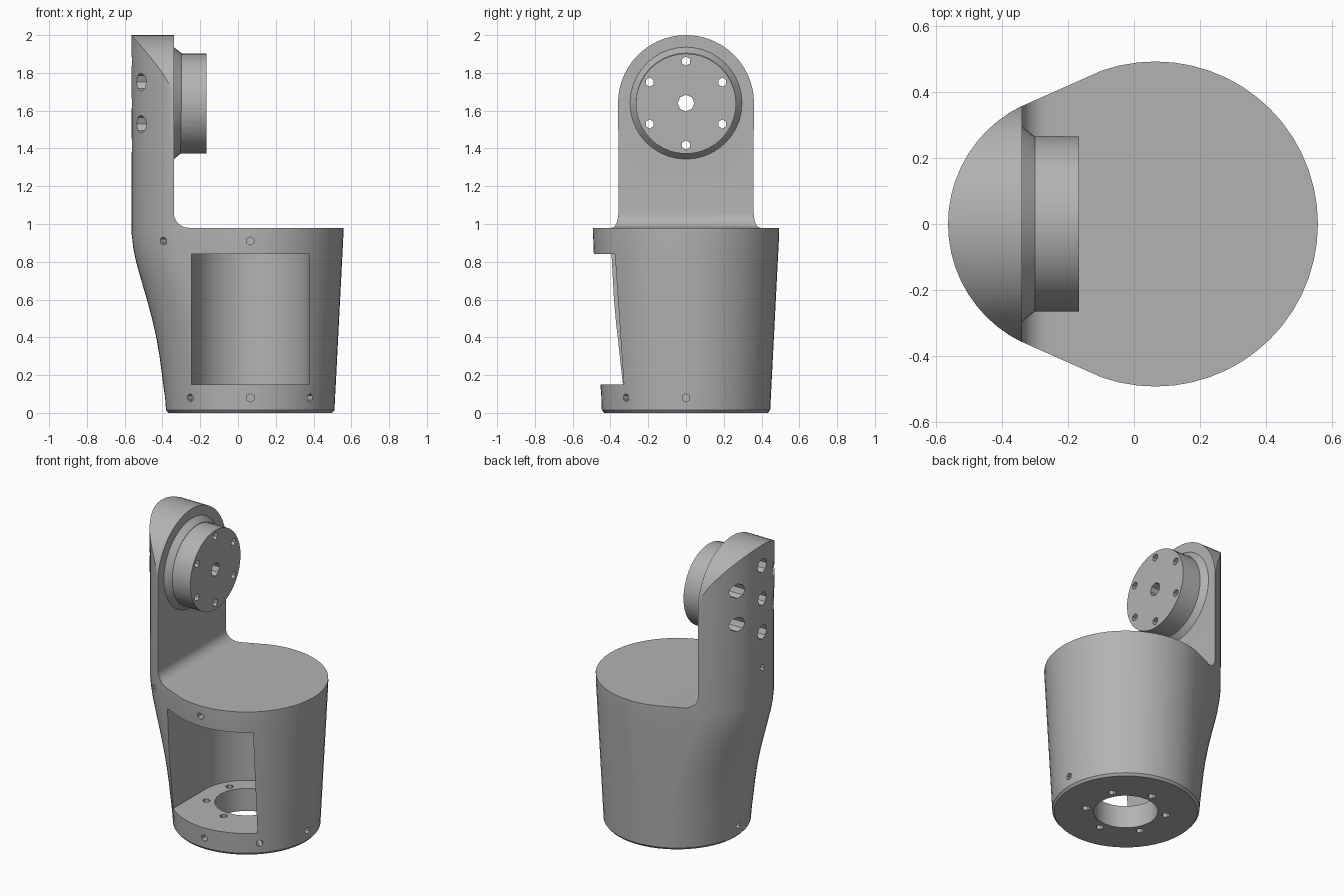
import bpy, bmesh
from math import sin, cos, pi, radians, acos
from mathutils import Vector, Matrix

old = bpy.data.objects.get("Cube")
if old:
    bpy.data.objects.remove(old, do_unlink=True)

grey = bpy.data.materials.new("plain grey")
grey.use_nodes = True
GREY = (0.45, 0.45, 0.45, 1)
grey.diffuse_color = GREY
grey.node_tree.nodes["Principled BSDF"].inputs["Base Color"].default_value = GREY

AXIS = 0.065          # x of the cup's axis
PIVOT = 1.64          # height of the round flange's centre


def finish(name, bm):
    bmesh.ops.recalc_face_normals(bm, faces=bm.faces)
    mesh = bpy.data.meshes.new(name)
    bm.to_mesh(mesh)
    bm.free()
    mesh.materials.append(grey)
    ob = bpy.data.objects.new(name, mesh)
    bpy.context.scene.collection.objects.link(ob)
    return ob


def loft(name, rings):
    bm = bmesh.new()
    loops = [[bm.verts.new(p) for p in ring] for ring in rings]
    n = len(loops[0])
    for a, b in zip(loops, loops[1:]):
        for i in range(n):
            j = (i + 1) % n
            bm.faces.new((a[i], a[j], b[j], b[i]))
    bm.faces.new(loops[0])
    bm.faces.new(loops[-1])
    return finish(name, bm)


def rod(name, start, end, r1, r2=None, sides=8):
    start, end = Vector(start), Vector(end)
    d = end - start
    bm = bmesh.new()
    place = Matrix.Translation((start + end) / 2) @ d.to_track_quat("Z", "Y").to_matrix().to_4x4()
    bmesh.ops.create_cone(bm, cap_ends=True, segments=sides, radius1=r1,
                          radius2=r1 if r2 is None else r2, depth=d.length, matrix=place)
    return finish(name, bm)


def combine(target, tool, operation="DIFFERENCE"):
    tool.hide_render = True
    mod = target.modifiers.new(operation, "BOOLEAN")
    mod.operation = operation
    mod.solver = "EXACT"
    mod.object = tool
    bpy.context.view_layer.objects.active = target
    bpy.ops.object.modifier_apply(modifier=mod.name)
    bpy.data.objects.remove(tool, do_unlink=True)


def arc(cx, cy, r, a0, a1, n):
    return [(cx + r * cos(radians(a0 + (a1 - a0) * i / n)),
             cy + r * sin(radians(a0 + (a1 - a0) * i / n))) for i in range(n + 1)]


# Tapered cup section, bulging towards -x by an amount that grows with height
SPLIT = acos(0.095 / 0.23)


def section(z, bulge, inset=0.0, n=56):
    r = 0.445 + 0.05 * min(z, 0.98) / 0.98 - inset
    ring = []
    for i in range(n):
        a = 2 * pi * i / n
        near = abs(a - pi) < SPLIT
        c = AXIS - (0.23 * bulge if near else 0)
        rr = r - (0.095 * bulge if near else 0)
        ring.append((c + rr * cos(a), rr * sin(a), z))
    return ring


levels = [(0.015, 0), (0.1, 0.03), (0.2, 0.09), (0.3, 0.15), (0.4, 0.24), (0.5, 0.37),
          (0.6, 0.53), (0.7, 0.71), (0.8, 0.88), (0.87, 0.96), (0.95, 1), (2.1, 1)]
body = loft("cup_and_arm_bracket", [section(0, 0, 0.012)] + [section(z, b) for z, b in levels])

# Clear the space above the cup, leaving the arm with a filleted foot
profile = arc(-0.26, 1.06, 0.08, 180, 270, 6)
profile += [(0.9, 0.98), (0.9, 2.3), (-0.34, 2.3)]
combine(body, loft("arm_cutter", [[(x, y, z) for x, z in profile] for y in (-0.9, 0.9)]))

# Round the top of the arm
outline = [(-0.8, -0.2), (0.8, -0.2), (0.8, PIVOT)] + arc(0, PIVOT, 0.36, 0, 180, 28) + [(-0.8, PIVOT)]
combine(body, loft("top_rounder", [[(x, y, z) for y, z in outline] for x in (-0.9, 0.9)]), "INTERSECT")

# Flange with a flared foot
combine(body, rod("flange_foot", (-0.37, 0, PIVOT), (-0.3, 0, PIVOT), 0.32, 0.265, 40), "UNION")
combine(body, rod("flange", (-0.36, 0, PIVOT - 0.003), (-0.167, 0, PIVOT - 0.003), 0.265, None, 40), "UNION")

# Round cavity open to the front
cavity = arc(AXIS, 0, 0.31, 0, 180, 24) + [(AXIS - 0.31, -0.8), (AXIS + 0.31, -0.8)]
combine(body, loft("cavity_cutter", [[(x, y, z) for x, y in cavity] for z in (0.15, 0.84)]))

# Floor opening and its ring of screw holes
combine(body, rod("floor_opening", (AXIS, 0, -0.1), (AXIS, 0, 0.3), 0.195, None, 24))
for k in range(6):
    a = radians(30 + 60 * k)
    x, y = AXIS + 0.245 * cos(a), 0.245 * sin(a)
    combine(body, rod("floor_screw", (x, y, -0.1), (x, y, 0.3), 0.025, None, 6))

# Flange holes, counterbored from the outer side of the arm
combine(body, rod("centre_hole", (-0.8, 0, PIVOT), (0, 0, PIVOT), 0.044))
for k in range(6):
    a = radians(30 + 60 * k)
    y, z = 0.222 * cos(a), PIVOT + 0.222 * sin(a)
    combine(body, rod("flange_screw", (-0.8, y, z), (0, y, z), 0.024, None, 6))
    combine(body, rod("counterbore", (-0.8, y, z), (-0.33, y, z), 0.048))

# Small blind holes around both rims and on the arm
blind = [(0.08, a, 0.33) for a in (0, -45, -90, -135, 180)]
blind += [(0.91, a, 0.4) for a in (-90, -145, 180)] + [(1.18, 180, 0.5)]
for z, a, depth in blind:
    c, s = cos(radians(a)), sin(radians(a))
    combine(body, rod("rim_hole", (AXIS + depth * c, depth * s, z),
                      (AXIS + 0.8 * c, 0.8 * s, z), 0.022, None, 6))

# Smooth shading with crisp edges
bpy.ops.object.select_all(action="DESELECT")
body.select_set(True)
bpy.context.view_layer.objects.active = body
bpy.ops.object.shade_smooth_by_angle(angle=radians(30))
